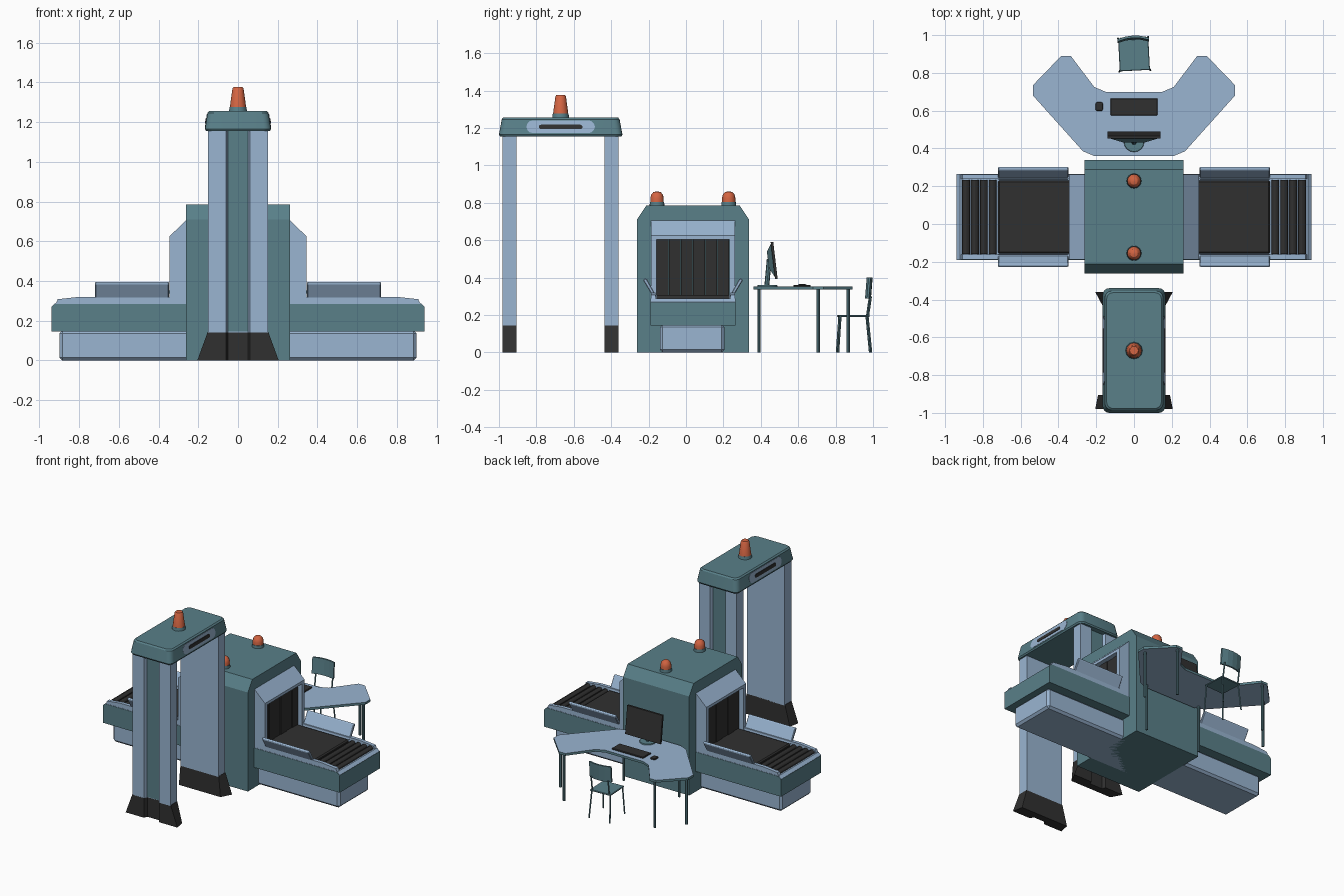
import bpy, bmesh, math
from mathutils import Matrix, Vector

if "Cube" in bpy.data.objects:
    bpy.data.objects.remove(bpy.data.objects["Cube"], do_unlink=True)


def material(name, color):
    mat = bpy.data.materials.new(name)
    mat.use_nodes = True
    mat.diffuse_color = (*color, 1)
    mat.node_tree.nodes["Principled BSDF"].inputs["Base Color"].default_value = (*color, 1)
    return mat


TEAL = material("teal", (0.10, 0.215, 0.25))
LIGHT = material("light blue", (0.32, 0.46, 0.64))
DARK = material("charcoal", (0.03, 0.03, 0.03))
ORANGE = material("orange", (0.66, 0.13, 0.055))
MID = 0.0375  # centre line of the conveyor in y


def finish(name, bm, mat, bevel=0, segments=1, smooth=False):
    bmesh.ops.recalc_face_normals(bm, faces=bm.faces)
    mesh = bpy.data.meshes.new(name)
    bm.to_mesh(mesh)
    bm.free()
    obj = bpy.data.objects.new(name, mesh)
    bpy.context.collection.objects.link(obj)
    mesh.materials.append(mat)
    if bevel:
        mod = obj.modifiers.new("bevel", 'BEVEL')
        mod.width, mod.segments = bevel, segments
    if smooth:
        bpy.ops.object.select_all(action='DESELECT')
        obj.select_set(True)
        bpy.context.view_layer.objects.active = obj
        bpy.ops.object.shade_smooth_by_angle()
    return obj


def loft(name, rings, mat, **style):
    """Skin a list of rings with the same point count and cap both ends."""
    bm = bmesh.new()
    loops = [[bm.verts.new(p) for p in ring] for ring in rings]
    count = len(loops[0])
    for low, high in zip(loops, loops[1:]):
        for i in range(count):
            j = (i + 1) % count
            bm.faces.new((low[i], low[j], high[j], high[i]))
    bm.faces.new(loops[0])
    bm.faces.new(loops[-1])
    return finish(name, bm, mat, **style)


def prism(name, axis, points, start, end, mat, **style):
    """Extrude a 2D outline along x, y or z."""
    place = {'x': lambda p, t: (t, p[0], p[1]),
             'y': lambda p, t: (p[0], t, p[1]),
             'z': lambda p, t: (p[0], p[1], t)}[axis]
    return loft(name, [[place(p, t) for p in points] for t in (start, end)], mat, **style)


def box(name, x, y, z, mat, **style):
    corners = [(x[0], y[0]), (x[1], y[0]), (x[1], y[1]), (x[0], y[1])]
    return prism(name, 'z', corners, *z, mat, **style)


def turned(name, x, y, profile, mat, sides=16):
    """Lathe a (radius, height) profile around z."""
    angles = [math.tau * i / sides for i in range(sides)]
    rings = [[(x + r * math.cos(a), y + r * math.sin(a), z) for a in angles] for r, z in profile]
    return loft(name, rings, mat, smooth=True)


def rod(name, start, end, radius, mat, sides=8):
    start, end = Vector(start), Vector(end)
    axis = end - start
    bm = bmesh.new()
    turn = axis.to_track_quat('Z', 'Y').to_matrix().to_4x4()
    bmesh.ops.create_cone(bm, cap_ends=True, segments=sides, radius1=radius, radius2=radius,
                          depth=axis.length, matrix=Matrix.Translation((start + end) / 2) @ turn)
    return finish(name, bm, mat, smooth=True)


def rounded(hx, hy, radius, cy, z, steps=4):
    ring = []
    for q, (sx, sy) in enumerate(((1, 1), (-1, 1), (-1, -1), (1, -1))):
        for i in range(steps + 1):
            a = math.pi / 2 * (q + i / steps)
            ring.append((sx * (hx - radius) + radius * math.cos(a),
                         cy + sy * (hy - radius) + radius * math.sin(a), z))
    return ring


# Scanner cabinet
half = 0.3
prism("scanner_cabinet", 'x', [(MID - half, 0), (MID + half, 0), (MID + half, 0.71), (MID + 0.25, 0.785),
                               (MID - 0.25, 0.785), (MID - half, 0.71)], -0.262, 0.262, TEAL)
box("conveyor_base", (-0.9, 0.9), (-0.14, 0.205), (0, 0.15), LIGHT, bevel=0.015)
for y in (-0.155, 0.228):
    turned("cabinet_lamp_base", 0, y, [(0.04, 0.78), (0.038, 0.805)], TEAL)
    turned("cabinet_lamp", 0, y, [(0.036, 0.8), (0.036, 0.825), (0.031, 0.845), (0.02, 0.857), (0.006, 0.861)], ORANGE)

# Conveyor wings, one on each side
for s in (-1, 1):
    def side(points):
        return [(s * a, b) for a, b in points]

    def span(a, b):
        return tuple(sorted((s * a, s * b)))

    prism("conveyor_bed", 'y', side([(0.25, 0.145), (0.94, 0.145), (0.94, 0.268), (0.92, 0.285), (0.25, 0.285)]),
          MID - 0.228, MID + 0.228, TEAL)
    prism("bed_top", 'y', side([(0.25, 0.283), (0.918, 0.283), (0.938, 0.266), (0.94, 0.27), (0.92, 0.288),
                                (0.25, 0.288)]), MID - 0.226, MID + 0.226, LIGHT)
    for t in (-1, 1):
        edge = MID + t * 0.225
        prism("bed_rail", 'y', side([(0.25, 0.285), (0.918, 0.285), (0.908, 0.308), (0.8, 0.32), (0.25, 0.32)]),
              edge, edge - t * 0.025, LIGHT)
        # Flared luggage guard
        prism("luggage_guard", 'x', [(MID + t * a, b) for a, b in ((0.195, 0.3), (0.215, 0.3), (0.266, 0.385),
                                     (0.262, 0.395), (0.248, 0.395))], s * 0.348, s * 0.72, LIGHT, bevel=0.004)
        prism("hood_cheek", 'y', side([(0.25, 0.285), (0.345, 0.285), (0.345, 0.625), (0.262, 0.705), (0.25, 0.705)]),
              edge, edge - t * 0.03, LIGHT)
    prism("hood_lintel", 'y', side([(0.25, 0.605), (0.345, 0.605), (0.345, 0.625), (0.262, 0.705), (0.25, 0.705)]),
          MID - 0.2, MID + 0.2, LIGHT)
    box("belt", span(0.25, 0.72), (MID - 0.194, MID + 0.194), (0.28, 0.308), DARK, bevel=0.008)
    for i in range(4):
        x = s * (0.748 + i * 0.047)
        rod("roller", (x, MID - 0.196, 0.287), (x, MID + 0.196, 0.287), 0.021, DARK, 12)
    # Curtain strips
    for i in range(6):
        y = MID - 0.194 + i * 0.065
        box("curtain_strip", span(0.3 + 0.004 * (i % 2), 0.31 + 0.004 * (i % 2)), (y, y + 0.062), (0.3, 0.61), DARK)

# Walk-through gate
GATE = -0.67


def leg_ring(width, inner_width, z, t, notch=0.05):
    out, deep, inn = GATE + t * 0.31, GATE + t * 0.285, GATE + t * 0.235
    points = [(width, out), (notch + 0.01, out), (notch, deep), (-notch, deep), (-notch - 0.01, out), (-width, out),
              (-inner_width, inn), (inner_width, inn)]
    return [(x, y, z) for x, y in points]


for t, inner in ((-1, 0.19), (1, 0.165)):
    loft("gate_leg", [leg_ring(0.15, 0.15, z, t) for z in (0.14, 1.16)], LIGHT)
    loft("gate_foot", [leg_ring(0.205, inner, 0, t), leg_ring(0.152, 0.152, 0.145, t)], DARK)
    groove = GATE + t * 0.285
    box("leg_groove", (-0.052, 0.052), sorted((groove - t * 0.002, groove + t * 0.004)), (0.145, 1.16), TEAL)
loft("gate_header", [rounded(hx, hy, 0.035, GATE, z) for hx, hy, z in
                     ((0.16, 0.325, 1.155), (0.166, 0.33, 1.165), (0.154, 0.315, 1.247), (0.145, 0.307, 1.256))],
     TEAL, smooth=True)
# Sign plates follow the slope of the header sides
for s in (-1, 1):
    for name, hy, low, high, lift, mat in (("sign_plate", 0.183, 1.173, 1.241, 0.002, LIGHT),
                                           ("sign_slot", 0.117, 1.194, 1.218, 0.005, DARK)):
        r, mid = (high - low) / 2, (high + low) / 2
        outline = [(GATE + e * (hy - r) + r * math.cos(a), mid + r * math.sin(a))
                   for e, base in ((1, -math.pi / 2), (-1, math.pi / 2))
                   for a in [base + math.pi * k / 6 for k in range(7)]]
        rings = [[(s * (0.166 - (z - 1.165) * 0.146 + d), y, z) for y, z in outline] for d in (-0.004, lift)]
        loft(name, rings, mat)
turned("beacon_base", 0, GATE, [(0.046, 1.25), (0.042, 1.277)], TEAL, 12)
turned("beacon", 0, GATE, [(0.041, 1.275), (0.028, 1.37), (0.023, 1.377)], ORANGE, 12)

# Operator desk
wing = [(0.21, 0.36), (0.27, 0.385), (0.535, 0.68), (0.535, 0.735), (0.385, 0.89), (0.335, 0.89), (0.21, 0.725),
        (0.15, 0.7)]
desk = prism("desk_top", 'z', wing + [(-x, y) for x, y in reversed(wing)], 0.336, 0.353, TEAL)
desk.data.materials.append(LIGHT)
for face in desk.data.polygons:
    face.material_index = int(abs(face.normal.z) > 0.5)
for s in (-1, 1):
    for x, y in ((0.22, 0.39), (0.5, 0.708), (0.36, 0.868)):
        rod("desk_leg", (s * x, y, 0), (s * x, y, 0.34), 0.009, TEAL)

# Monitor, keyboard and mouse
turned("monitor_foot", 0, 0.435, [(0.055, 0.35), (0.052, 0.36)], TEAL)
rod("monitor_stand", (0, 0.432, 0.355), (0, 0.445, 0.5), 0.013, TEAL)


def tilted(hx, y, low, high):
    return [(x, y - (z - 0.395) * 0.12, z) for x, z in ((-hx, low), (hx, low), (hx, high), (-hx, high))]


loft("monitor_back", [tilted(0.06, 0.45, 0.45, 0.54), tilted(0.135, 0.478, 0.4, 0.585)], TEAL)
loft("monitor_screen", [tilted(0.14, 0.476, 0.393, 0.59), tilted(0.14, 0.49, 0.393, 0.59)], DARK)
box("keyboard", (-0.125, 0.125), (0.575, 0.665), (0.35, 0.362), DARK, bevel=0.003)
box("mouse", (-0.203, -0.165), (0.598, 0.645), (0.35, 0.366), DARK, bevel=0.01, segments=2)

# Chair, turned slightly
chair = [box("chair_seat", (-0.08, 0.08), (0.812, 0.978), (0.19, 0.2), TEAL, bevel=0.003)]
for s in (-1, 1):
    chair.append(rod("chair_front_leg", (s * 0.082, 0.81, 0), (s * 0.074, 0.823, 0.195), 0.005, TEAL))
    chair.append(rod("chair_back_leg", (s * 0.08, 0.987, 0), (s * 0.07, 0.968, 0.195), 0.005, TEAL))
    chair.append(rod("chair_back_post", (s * 0.065, 0.97, 0.19), (s * 0.065, 0.986, 0.3), 0.005, TEAL))
# Curved backrest
outline = [(x, 0.993 - 9 * (x / 2) ** 2 + d) for d, row in ((0, (-0.083, -0.04, 0, 0.04, 0.083)),
           (-0.012, (0.083, 0.04, 0, -0.04, -0.083))) for x in row]
chair.append(loft("chair_backrest", [[(x, y + dy, z) for x, y in outline]
                                     for dy, z in ((-0.004, 0.288), (0.003, 0.375), (0.005, 0.402))], TEAL))
pivot = Vector((0, 0.9, 0))
turn = Matrix.Translation(pivot) @ Matrix.Rotation(math.radians(3), 4, 'Z') @ Matrix.Translation(-pivot)
for part in chair:
    part.data.transform(turn)
